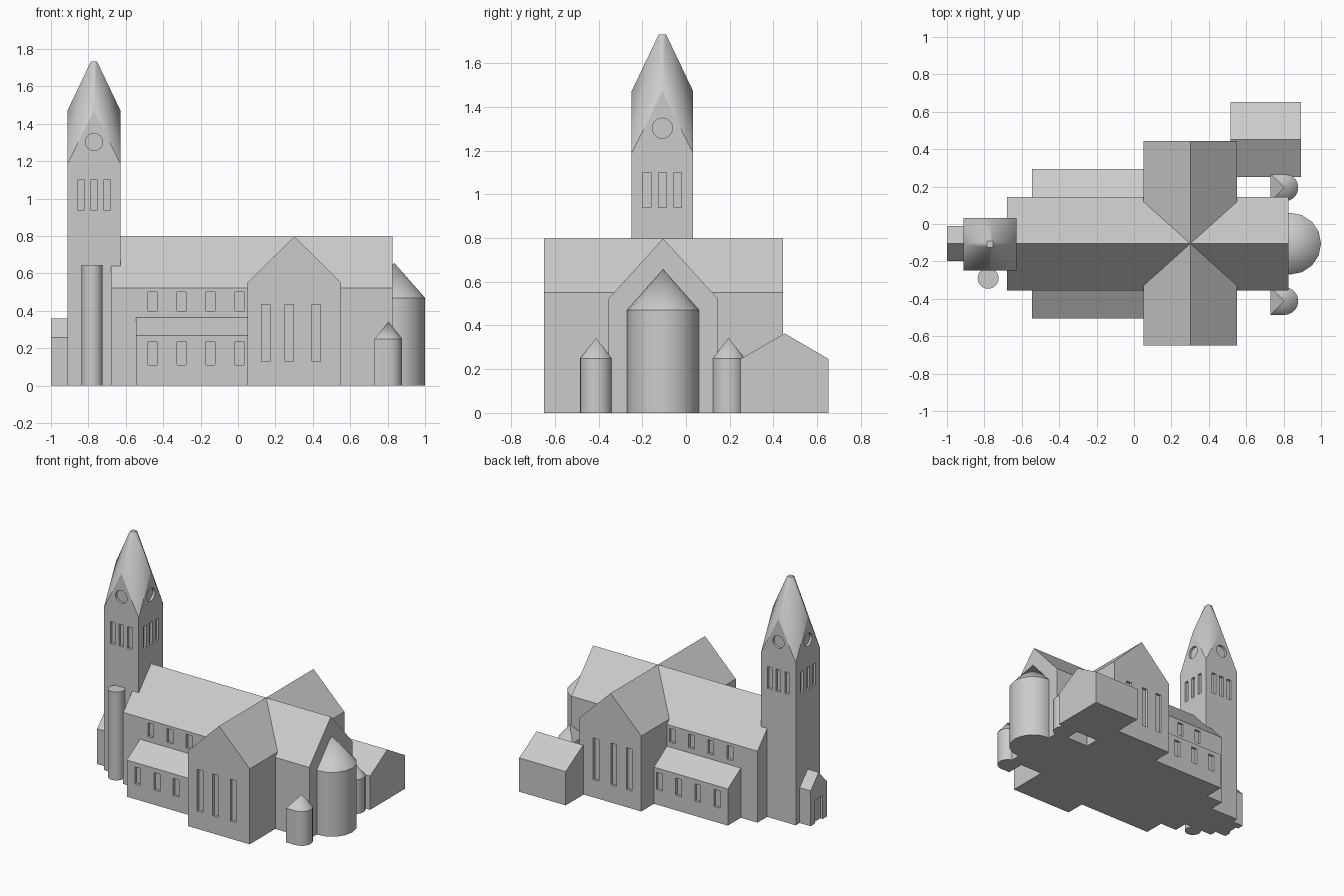
import bpy, bmesh, math
from mathutils import Matrix, Vector

if "Cube" in bpy.data.objects:
    bpy.data.objects.remove(bpy.data.objects["Cube"])

CY = -0.105                       # long axis of the church
TX, TY, TH = -0.77, -0.108, 0.141  # tower centre and half width

stone = bpy.data.materials.new("grey stone")
stone.diffuse_color = (0.6, 0.6, 0.6, 1)
stone.use_nodes = True
stone.node_tree.nodes["Principled BSDF"].inputs["Base Color"].default_value = stone.diffuse_color


def finish(name, bm, smooth=False):
    bmesh.ops.recalc_face_normals(bm, faces=bm.faces[:])
    me = bpy.data.meshes.new(name)
    bm.to_mesh(me)
    bm.free()
    me.materials.append(stone)
    ob = bpy.data.objects.new(name, me)
    bpy.context.collection.objects.link(ob)
    if smooth:
        bpy.ops.object.select_all(action='DESELECT')
        ob.select_set(True)
        bpy.context.view_layer.objects.active = ob
        bpy.ops.object.shade_smooth_by_angle(angle=math.radians(32))
    return ob


def prism(name, profile, axis, a, b):
    """Extrude a (side, z) profile along x or y from a to b."""
    bm = bmesh.new()
    put = (lambda s, z, t: (t, s, z)) if axis == 'x' else (lambda s, z, t: (s, t, z))
    ends = [[bm.verts.new(put(s, z, t)) for s, z in profile] for t in (a, b)]
    n = len(profile)
    for ring in ends:
        bm.faces.new(ring)
    for i in range(n):
        j = (i + 1) % n
        bm.faces.new((ends[0][i], ends[0][j], ends[1][j], ends[1][i]))
    return finish(name, bm)


def house(name, axis, a, b, lo, hi, eave, ridge):
    mid = (lo + hi) / 2
    return prism(name, [(lo, 0), (hi, 0), (hi, eave), (mid, ridge), (lo, eave)], axis, a, b)


def spired(name, outline, eave, apex):
    """Upright wall on a plan outline with a pointed roof."""
    bm = bmesh.new()
    low = [bm.verts.new((x, y, 0)) for x, y in outline]
    top = [bm.verts.new((x, y, eave)) for x, y in outline]
    bm.faces.new(low)
    tip = bm.verts.new(apex) if apex else None
    if not tip:
        bm.faces.new(top)
    for i in range(len(low)):
        j = (i + 1) % len(low)
        bm.faces.new((low[i], low[j], top[j], top[i]))
        if tip:
            bm.faces.new((top[i], top[j], tip))
    return finish(name, bm, True)


def arc(cx, cy, r, start, end, n):
    return [(cx + r * math.cos(math.radians(start + (end - start) * i / n)),
             cy + r * math.sin(math.radians(start + (end - start) * i / n))) for i in range(n + 1)]


def cut(target, boxes, discs=()):
    """Recess boxes (centre, size) and discs (centre, normal axis) into a part."""
    bm = bmesh.new()
    for c, s in boxes:
        bmesh.ops.create_cube(bm, size=1, matrix=Matrix.Translation(c) @ Matrix.Diagonal((*s, 1)))
    for c, ax in discs:
        rot = Vector((0, 0, 1)).rotation_difference(Vector(ax)).to_matrix().to_4x4()
        bmesh.ops.create_cone(bm, cap_ends=True, segments=24, radius1=0.046, radius2=0.046,
                              depth=2 * DEPTH, matrix=Matrix.Translation(c) @ rot)
    cutter = finish("window_cutter", bm)
    cutter.hide_render = True
    mod = target.modifiers.new("windows", 'BOOLEAN')
    mod.operation, mod.solver, mod.object = 'DIFFERENCE', 'EXACT', cutter
    bpy.context.view_layer.objects.active = target
    bpy.ops.object.modifier_apply(modifier=mod.name)
    bpy.data.objects.remove(cutter)


DEPTH = 0.018


def row(xs, w, y, z0, z1):
    return [((x, y, (z0 + z1) / 2), (w, 2 * DEPTH, z1 - z0)) for x in xs]


# Nave with clerestory windows on both sides
bays = (-0.457, -0.302, -0.147, 0.008)
nave = house("nave", 'x', -0.68, 0.825, CY - 0.25, CY + 0.25, 0.523, 0.798)
cut(nave, row(bays, 0.047, CY - 0.25, 0.40, 0.50) + row(bays, 0.047, CY + 0.25, 0.40, 0.50))

# Transept with tall windows in both gables
transept = house("transept", 'y', -0.65, 0.443, 0.052, 0.55, 0.552, 0.798)
tall = (0.148, 0.273, 0.418)
cut(transept, row(tall, 0.045, -0.65, 0.13, 0.435) + row(tall, 0.045, 0.443, 0.13, 0.435))

# Lean-to side aisles
for side, label in ((-1, "south"), (1, "north")):
    inner, outer = CY + side * 0.24, CY + side * 0.4
    aisle = prism(label + "_aisle", [(inner, 0), (outer, 0), (outer, 0.268), (inner, 0.37)],
                  'x', -0.545, 0.06)
    cut(aisle, row(bays, 0.047, outer, 0.11, 0.235))

# Tower body: square shaft with four gables
bm = bmesh.new()
corners = [(-1, -1), (1, -1), (1, 1), (-1, 1)]
mids = [(0, -1), (1, 0), (0, 1), (-1, 0)]
at = lambda p, z, h=TH: bm.verts.new((TX + p[0] * h, TY + p[1] * h, z))
low = [at(p, 0) for p in corners]
top = [at(p, 1.187) for p in corners]
peak = [at(p, 1.472) for p in mids]
core = at((0, 0), 1.25)
bm.faces.new(low)
for i in range(4):
    j = (i + 1) % 4
    bm.faces.new((low[i], low[j], top[j], peak[i], top[i]))
    bm.faces.new((top[i], peak[i], core))
    bm.faces.new((peak[i], top[j], core))
tower = finish("tower", bm)
boxes, discs = [], []
for nx, ny in mids:
    for off in (-0.07, 0, 0.07):
        c = (TX + nx * TH + abs(ny) * off, TY + ny * TH + abs(nx) * off, 1.02)
        boxes.append((c, (2 * DEPTH if nx else 0.036, 2 * DEPTH if ny else 0.036, 0.16)))
    discs.append(((TX + nx * TH, TY + ny * TH, 1.303), (nx, ny, 0)))
cut(tower, boxes, discs)

# Spire: smooth helm roof between the gables, cut off flat at the tip
bm = bmesh.new()
eave = [at(p, 1.187) for p in corners]
peak = [at(p, 1.472) for p in mids]
tip = [at(p, 1.732, 0.017) for p in corners]
for i in range(4):
    j = (i + 1) % 4
    bm.faces.new((eave[i], peak[i], tip[i]))
    bm.faces.new((peak[i], eave[j], tip[j]))
    bm.faces.new((peak[i], tip[j], tip[i]))
for f in bm.faces:
    f.smooth = True
cap = bm.faces.new(tip)
for e in cap.edges:
    e.smooth = False
finish("spire", bm)

# Round stair turret beside the tower
spired("stair_turret", arc(-0.78, -0.29, 0.056, 0, 345, 23), 0.645, None)

# West porch with a recessed door
porch = house("porch", 'x', -1.0, -0.9, CY - 0.093, CY + 0.093, 0.258, 0.358)
cut(porch, [((-1.0, CY, 0.07), (2 * DEPTH, 0.09, 0.2))])

# Main apse and two small rounded chapels at the east end
spired("apse", arc(0.835, CY, 0.165, 0, 337.5, 15), 0.47, (0.835, CY, 0.657))
for cy, label in ((CY - 0.307, "south"), (CY + 0.3, "north")):
    plan = [(0.73, cy + 0.074), (0.73, cy - 0.074)] + arc(0.804, cy, 0.074, -90, 90, 10)
    spired(label + "_apsidiole", plan, 0.25, (0.804, cy, 0.343))

# Sacristy on the north-east side
house("sacristy", 'x', 0.517, 0.893, 0.25, 0.652, 0.247, 0.364)
